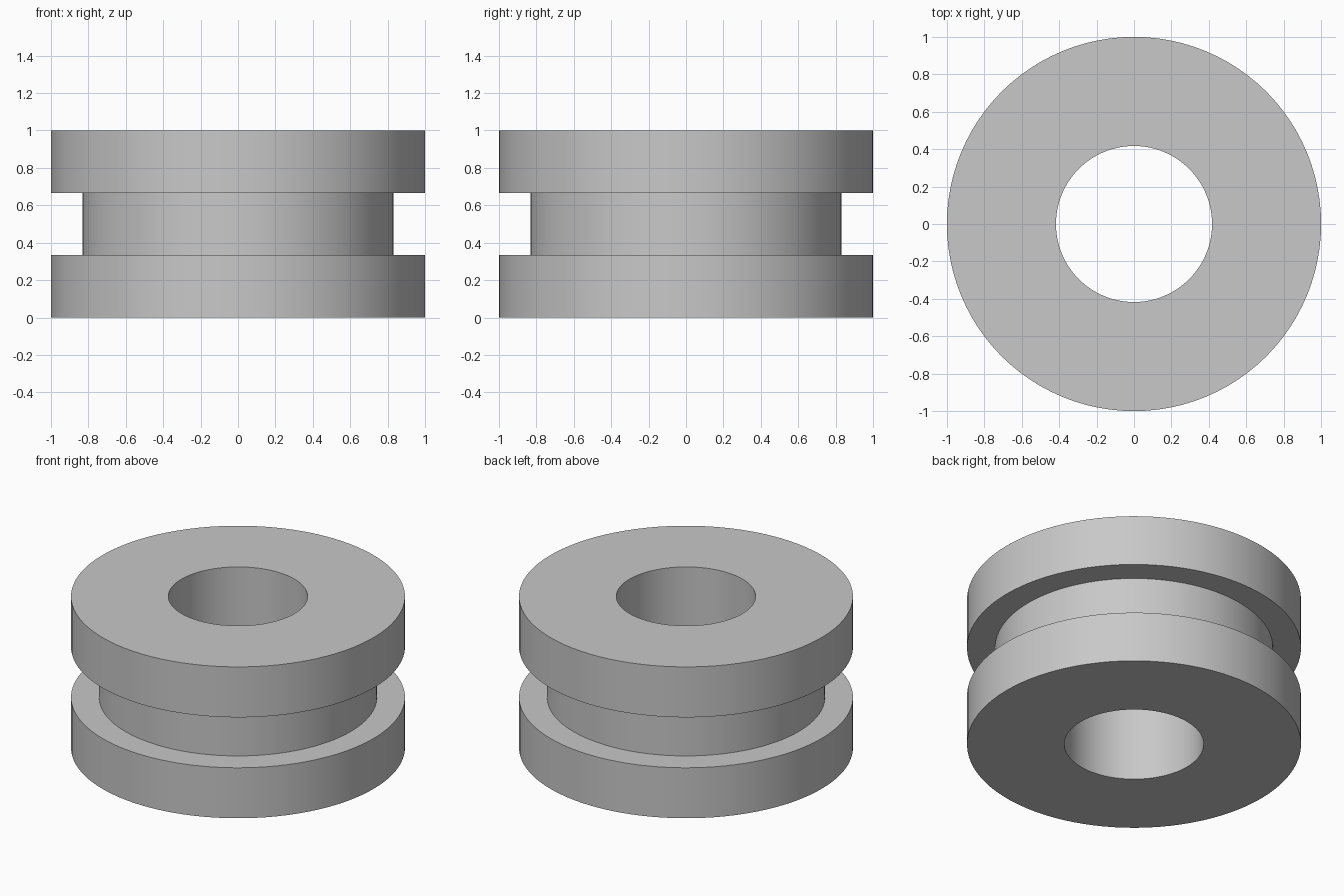
import bpy
import bmesh
import math

cube = bpy.data.objects.get("Cube")
if cube:
    bpy.data.objects.remove(cube, do_unlink=True)

SEGMENTS = 96
HEIGHT, OUTER, GROOVE, BORE = 1.0, 1.0, 0.832, 0.417
LOW, HIGH = HEIGHT / 3, HEIGHT * 2 / 3

# Plain grey material
grey = bpy.data.materials.new("plain_grey")
grey.use_nodes = True
colour = (0.58, 0.58, 0.58, 1)
grey.diffuse_color = colour
grey.node_tree.nodes["Principled BSDF"].inputs["Base Color"].default_value = colour

# Closed cross-section: bore, lower flange, groove, upper flange
profile = [(BORE, 0), (OUTER, 0), (OUTER, LOW), (GROOVE, LOW),
           (GROOVE, HIGH), (OUTER, HIGH), (OUTER, HEIGHT), (BORE, HEIGHT)]

# Revolve the cross-section into a grooved ring
bm = bmesh.new()
verts = [bm.verts.new((r, 0, z)) for r, z in profile]
edges = [bm.edges.new((a, b)) for a, b in zip(verts, verts[1:] + verts[:1])]
bmesh.ops.spin(bm, geom=verts + edges, cent=(0, 0, 0), axis=(0, 0, 1),
               angle=math.tau, steps=SEGMENTS, use_merge=True)
bmesh.ops.remove_doubles(bm, verts=bm.verts, dist=0.0001)
bmesh.ops.recalc_face_normals(bm, faces=bm.faces)
mesh = bpy.data.meshes.new("grooved_ring")
bm.to_mesh(mesh)
bm.free()
mesh.materials.append(grey)

ring = bpy.data.objects.new("grooved_ring", mesh)
bpy.context.collection.objects.link(ring)

# Smooth round walls with crisp rims
bpy.ops.object.select_all(action="DESELECT")
ring.select_set(True)
bpy.context.view_layer.objects.active = ring
bpy.ops.object.shade_smooth_by_angle(angle=math.radians(30))
